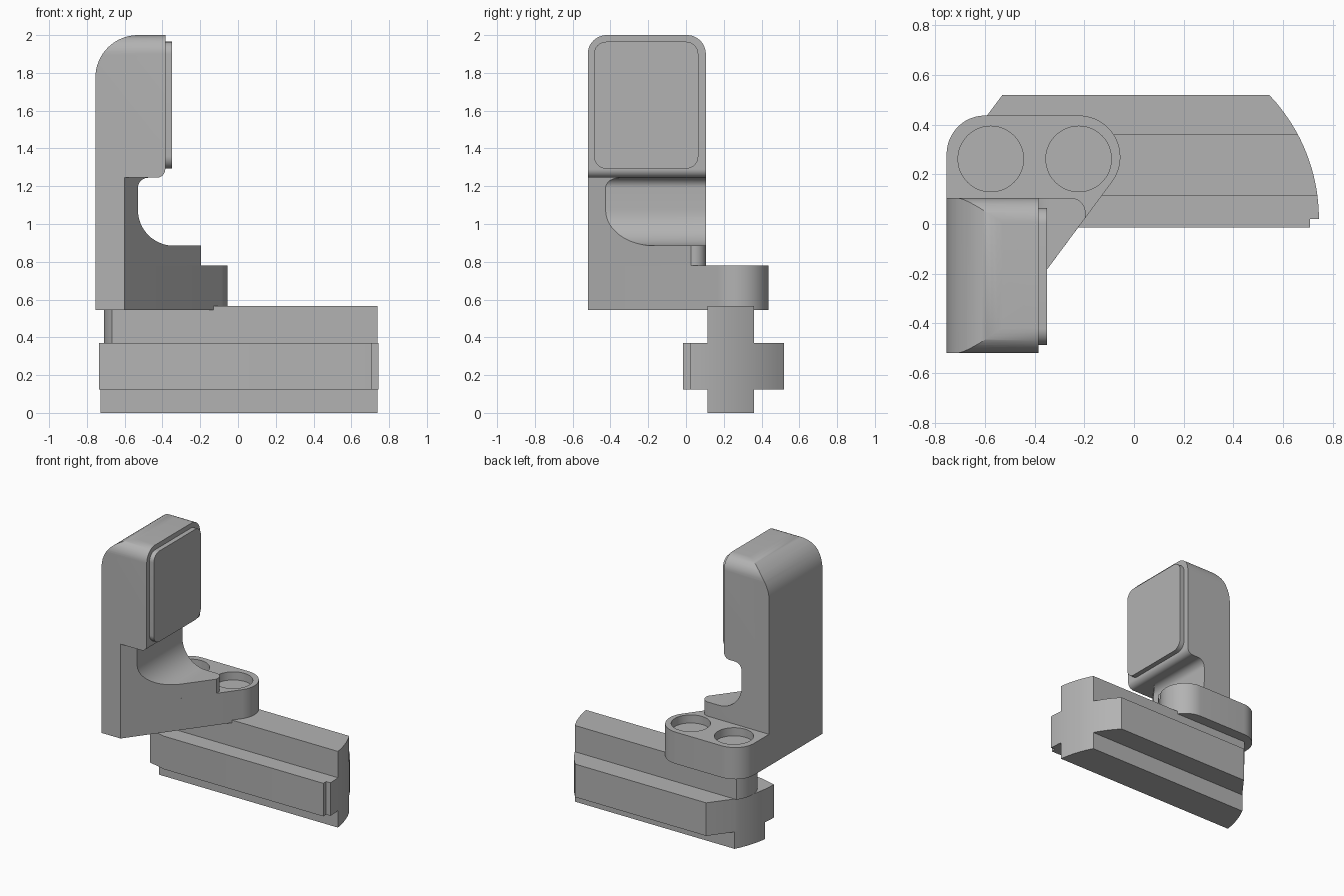
import bpy, bmesh
from math import sin, cos, radians, sqrt

cube = bpy.data.objects.get("Cube")
if cube:
    bpy.data.objects.remove(cube)

grey = bpy.data.materials.new("plain grey")
grey.use_nodes = True
COLOUR = (0.45, 0.45, 0.45, 1)
grey.diffuse_color = COLOUR
grey.node_tree.nodes["Principled BSDF"].inputs["Base Color"].default_value = COLOUR


def arc(cx, cy, r, a, b, n=12):
    """Points on a circle from angle a to angle b, in degrees."""
    angles = [radians(a + (b - a) * i / n) for i in range(n + 1)]
    return [(cx + r * cos(t), cy + r * sin(t)) for t in angles]


def prism(name, pts, axis, lo, hi):
    """Extrude a closed outline along one axis."""
    place = {"x": lambda u, v, w: (w, u, v),
             "y": lambda u, v, w: (u, w, v),
             "z": lambda u, v, w: (u, v, w)}[axis]
    bm = bmesh.new()
    ends = [[bm.verts.new(place(u, v, w)) for u, v in pts] for w in (lo, hi)]
    n = len(pts)
    for ring in ends:
        bm.faces.new(ring)
    for i in range(n):
        j = (i + 1) % n
        bm.faces.new((ends[0][i], ends[0][j], ends[1][j], ends[1][i]))
    bmesh.ops.recalc_face_normals(bm, faces=bm.faces)
    mesh = bpy.data.meshes.new(name)
    bm.to_mesh(mesh)
    bm.free()
    mesh.materials.append(grey)
    ob = bpy.data.objects.new(name, mesh)
    bpy.context.collection.objects.link(ob)
    return ob


def activate(ob):
    bpy.ops.object.select_all(action="DESELECT")
    ob.select_set(True)
    bpy.context.view_layer.objects.active = ob


def boolean(ob, tool, operation):
    activate(ob)
    mod = ob.modifiers.new("cut", "BOOLEAN")
    mod.operation, mod.object, mod.solver = operation, tool, "EXACT"
    bpy.ops.object.modifier_apply(modifier=mod.name)
    bpy.data.objects.remove(tool)


def rounded_rect(x0, x1, y0, y1, r):
    return (arc(x1 - r, y1 - r, r, 0, 90) + arc(x0 + r, y1 - r, r, 90, 180)
            + arc(x0 + r, y0 + r, r, 180, 270) + arc(x1 - r, y0 + r, r, 270, 360))


# Rail: foot, wide flange and top rib stacked, with large rounded ends
R, MID = 0.725, 0.02
Y0, Y1 = 0.115, 0.36


def end_arc(side, y_from, y_to, n=14):
    cx = 0.02 if side > 0 else -0.01
    ys = [y_from + (y_to - y_from) * i / n for i in range(n + 1)]
    return [(cx + side * sqrt(R * R - (y - MID) ** 2), y) for y in ys]


foot = end_arc(1, Y0, Y1) + end_arc(-1, Y1, Y0)
flange = ([(-0.60, -0.015), (0.71, -0.015), (0.71, MID)] + end_arc(1, MID, 0.52)
          + [(-0.53, 0.52)] + end_arc(-1, Y1, MID))
rib = end_arc(1, Y0, Y1) + arc(-0.51, 0.2375, 0.2, 142, 218)
parts = [prism("rail_foot", foot, "z", 0, 0.125),
         prism("rail_flange", flange, "z", 0.125, 0.37),
         prism("rail_top_rib", rib, "z", 0.37, 0.565)]

# Mounting plate with two round recesses
LEFT, FRONT, BACK, BASE = -0.755, -0.52, 0.105, 0.545
plan = ([(LEFT, FRONT), (-0.60, FRONT)] + arc(-0.222, 0.27, 0.167, -36, 90, 24)
        + arc(-0.60, 0.282, 0.155, 90, 180))
plate = prism("mounting_plate", plan, "z", BASE, 0.78)
for x in (-0.577, -0.223):
    hole = prism("recess_cutter", arc(x, 0.262, 0.132, 0, 352.5, 47), "z", 0.72, 0.9)
    boolean(plate, hole, "DIFFERENCE")
parts.append(plate)

# Web: scooped side profile trimmed by a slanted plan
scoop = ([(LEFT, 0.7), (-0.195, 0.7), (-0.195, 0.885)] + arc(-0.34, 1.075, 0.19, 270, 180, 16)
         + arc(-0.475, 1.19, 0.055, 180, 90) + [(LEFT, 1.245)])
web = prism("scooped_web", scoop, "y", FRONT, BACK)
slope = 1.349
trim = ([(LEFT, FRONT), (-0.60, FRONT), (-0.195, FRONT + 0.405 * slope)]
        + arc(-0.255, 0.045, 0.06, 0, 90) + [(LEFT, BACK)])
boolean(web, prism("web_trim", trim, "z", 0.6, 1.4), "INTERSECT")
parts.append(web)

# Head block with rounded top edges
RIGHT = -0.385
side = ([(LEFT, 1.245)] + arc(RIGHT - 0.045, 1.29, 0.045, 270, 360)
        + [(RIGHT, 2.0)] + arc(LEFT + 0.225, 1.775, 0.225, 90, 180, 16))
head = prism("head_block", side, "y", FRONT, BACK)
face = ([(FRONT, 1.1), (BACK, 1.1)] + arc(BACK - 0.1, 1.9, 0.1, 0, 90)
        + arc(FRONT + 0.1, 1.9, 0.1, 90, 180))
boolean(head, prism("head_trim", face, "x", -1, 0), "INTERSECT")
parts.append(head)

# Raised pad on the head
parts.append(prism("contact_pad", rounded_rect(-0.487, 0.065, 1.293, 1.965, 0.065),
                   "x", RIGHT - 0.01, -0.35))

for ob in parts:
    activate(ob)
    bpy.ops.object.shade_smooth_by_angle(angle=radians(30))
